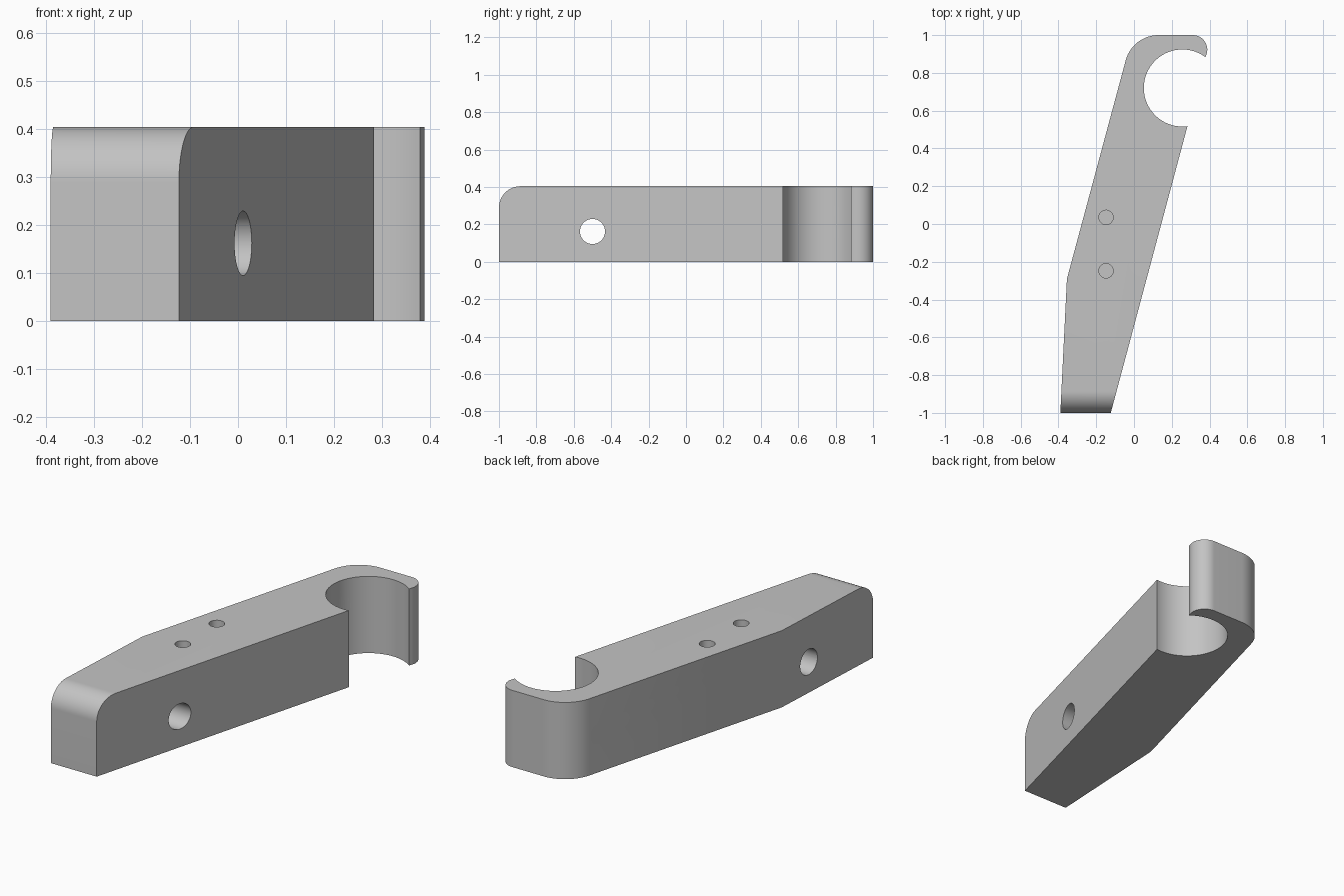
import bpy
import bmesh
from math import radians, cos, sin
from mathutils import Vector

if "Cube" in bpy.data.objects:
    bpy.data.objects.remove(bpy.data.objects["Cube"], do_unlink=True)

HEIGHT = 0.404
TILT = radians(15)

grey = bpy.data.materials.new("plain_grey")
grey.use_nodes = True
colour = (0.55, 0.55, 0.55, 1)
grey.diffuse_color = colour
grey.node_tree.nodes["Principled BSDF"].inputs["Base Color"].default_value = colour


def arc(cx, cy, r, start, end, steps):
    angles = [radians(start + (end - start) * i / steps) for i in range(steps + 1)]
    return [(cx + r * cos(a), cy + r * sin(a)) for a in angles]


def add_object(name, bm):
    bmesh.ops.recalc_face_normals(bm, faces=bm.faces)
    mesh = bpy.data.meshes.new(name)
    bm.to_mesh(mesh)
    bm.free()
    mesh.materials.append(grey)
    obj = bpy.data.objects.new(name, mesh)
    bpy.context.collection.objects.link(obj)
    return obj


def drill(target, start, end, radius):
    """Cut a round hole between two points."""
    start, end = Vector(start), Vector(end)
    axis = end - start
    bm = bmesh.new()
    bmesh.ops.create_cone(bm, cap_ends=True, segments=64, radius1=radius,
                          radius2=radius, depth=axis.length)
    turn = axis.to_track_quat('Z', 'Y').to_matrix().to_4x4()
    turn.translation = (start + end) / 2
    bm.transform(turn)
    cutter = add_object("hole_cutter", bm)
    cutter.hide_render = True
    cut = target.modifiers.new("hole", 'BOOLEAN')
    cut.operation, cut.solver, cut.object = 'DIFFERENCE', 'EXACT', cutter
    bpy.context.view_layer.objects.active = target
    bpy.ops.object.modifier_apply(modifier=cut.name)
    bpy.data.objects.remove(cutter, do_unlink=True)


# Hooked arm outline: straight sides, open bore, rounded tip and shoulder
outline = [(-0.39, -1), (-0.123, -1)]
outline += arc(0.256, 0.72, 0.204, 277.6, 53, 64)
outline += arc(0.311, 0.923, 0.077, -25, 90, 24)
outline += arc(0.13, 0.82, 0.18, 90, 165, 24)
outline += [(-0.355, -0.29)]

bm = bmesh.new()
base = bm.faces.new([bm.verts.new((x, y, 0)) for x, y in outline])
raised = bmesh.ops.extrude_face_region(bm, geom=[base])["geom"]
bmesh.ops.translate(bm, vec=(0, 0, HEIGHT),
                    verts=[v for v in raised if isinstance(v, bmesh.types.BMVert)])
bmesh.ops.recalc_face_normals(bm, faces=bm.faces)

# Rounded upper front edge
front_top = [e for e in bm.edges
             if all(v.co.y < -0.99 and v.co.z > HEIGHT - 0.01 for v in e.verts)]
bmesh.ops.bevel(bm, geom=front_top, offset=0.115, segments=20, profile=0.5,
                affect='EDGES')
arm = add_object("hooked_arm", bm)

# Two counterbored mounting holes through the sides
for y in (-0.82, -0.5):
    face_x = -0.123 + (y + 1) * 0.268
    drill(arm, (-0.6, y, 0.162), (0.3, y, 0.162), 0.067)
    drill(arm, (face_x - 0.115, y, 0.162), (0.3, y, 0.162), 0.127)

# Two blind holes in the top
for y in (0.035, -0.248):
    drill(arm, (-0.148, y, HEIGHT - 0.2), (-0.148, y, HEIGHT + 0.1), 0.038)

# Angled cross hole from the outer wall into the bore
mouth = Vector((0.06, 0.782, 0.202))
outward = Vector((-cos(TILT), sin(TILT), 0))
drill(arm, mouth - outward * 0.12, mouth + outward * 0.4, 0.045)

bpy.ops.object.select_all(action='DESELECT')
arm.select_set(True)
bpy.context.view_layer.objects.active = arm
bpy.ops.object.shade_smooth_by_angle(angle=radians(20))
